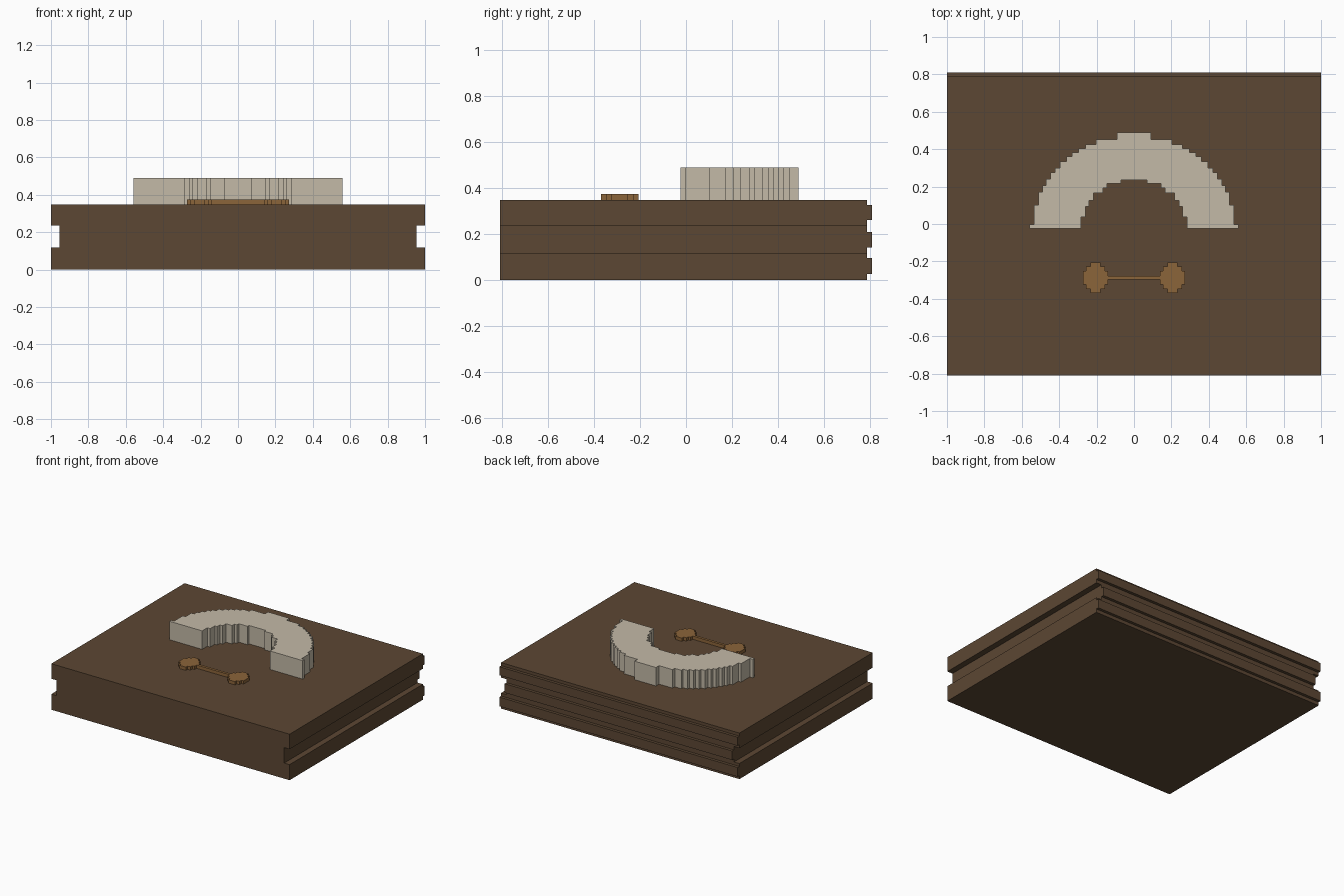
import bpy, bmesh, math

if "Cube" in bpy.data.objects:
    bpy.data.objects.remove(bpy.data.objects["Cube"])


def material(name, rgb):
    m = bpy.data.materials.new(name)
    m.diffuse_color = (*rgb, 1)
    m.use_nodes = True
    m.node_tree.nodes["Principled BSDF"].inputs["Base Color"].default_value = m.diffuse_color
    return m


BROWN = material("dark brown", (0.107, 0.063, 0.033))
CREAM = material("cream", (0.55, 0.49, 0.39))
TAN = material("tan wood", (0.26, 0.128, 0.042))


def prism(name, outline, lo, hi, mat, axis="z"):
    """Extrude an outline along z (outline in x, y) or along y (outline in x, z)."""
    bm = bmesh.new()
    place = (lambda a, b, t: (a, b, t)) if axis == "z" else (lambda a, b, t: (a, t, b))
    face = bm.faces.new([bm.verts.new(place(a, b, lo)) for a, b in outline])
    new = bmesh.ops.extrude_face_region(bm, geom=[face])["geom"]
    step = (0, 0, hi - lo) if axis == "z" else (0, hi - lo, 0)
    bmesh.ops.translate(bm, vec=step, verts=[g for g in new if isinstance(g, bmesh.types.BMVert)])
    bmesh.ops.recalc_face_normals(bm, faces=bm.faces)
    me = bpy.data.meshes.new(name)
    bm.to_mesh(me)
    bm.free()
    me.materials.append(mat)
    ob = bpy.data.objects.new(name, me)
    bpy.context.collection.objects.link(ob)
    return ob


def mirrored(half):
    """Close a right-hand outline with its mirror image."""
    return half + [(-x, y) for x, y in reversed(half)]


# Thick board with a groove along both sides
TOP = 0.349
prism("board", mirrored([(1, 0), (1, 0.118), (0.955, 0.118), (0.955, 0.235), (1, 0.235), (1, TOP)]),
      -0.81, 0.788, BROWN, "y")

# Three ridges on the back edge, the middle one set in by the groove
for i, (z0, z1, w) in enumerate([(0.026, 0.096, 1), (0.141, 0.209, 0.955), (0.261, 0.326, 1)]):
    prism(f"back_ridge_{i + 1}", [(-w, z0), (w, z0), (w, z1), (-w, z1)], 0.788, 0.81, BROWN, "y")

# Raised arch with stepped inner and outer edges
BASE = -0.024
rows = [-0.002, 0.102, 0.172, 0.207, 0.24, 0.276, 0.30, 0.335, 0.36, 0.383, 0.404, 0.426, 0.452, 0.489]
cols = [0.284, 0.26, 0.24, 0.217, 0.166, 0.144, 0.07, 0]
half = []
for x0, x1 in reversed(list(zip(cols, cols[1:]))):
    y = BASE + 0.26 * math.sqrt(1 - ((x0 + x1) / 2 / 0.28) ** 2)
    half += [(x1, y), (x0, y)]
half = half[1:] + [(cols[0], BASE), (0.56, BASE), (0.56, rows[0])]
for y0, y1 in zip(rows, rows[1:]):
    x = 0.54 * math.sqrt(max(0, 1 - (((y0 + y1) / 2 - BASE) / 0.5) ** 2))
    x = max(x, 0.09)
    half += [(x, y0), (x, y1)]
prism("arch", mirrored(half), TOP, 0.489, CREAM)

# Small bar with a stepped round knob at each end
CY, BAR_TOP = -0.288, 0.374
quarter = [(0.068, 0.036), (0.05, 0.036), (0.05, 0.06), (0.027, 0.06), (0.027, 0.081)]
right = [(x, -y) for x, y in reversed(quarter)] + quarter
for side, sx in (("left", -1), ("right", 1)):
    prism(f"{side}_knob", [(x + sx * 0.206, y + CY) for x, y in mirrored(right)], TOP, BAR_TOP, TAN)
prism("connecting_bar", [(-0.14, CY - 0.01), (0.14, CY - 0.01), (0.14, CY + 0.01), (-0.14, CY + 0.01)],
      TOP, BAR_TOP, TAN)
